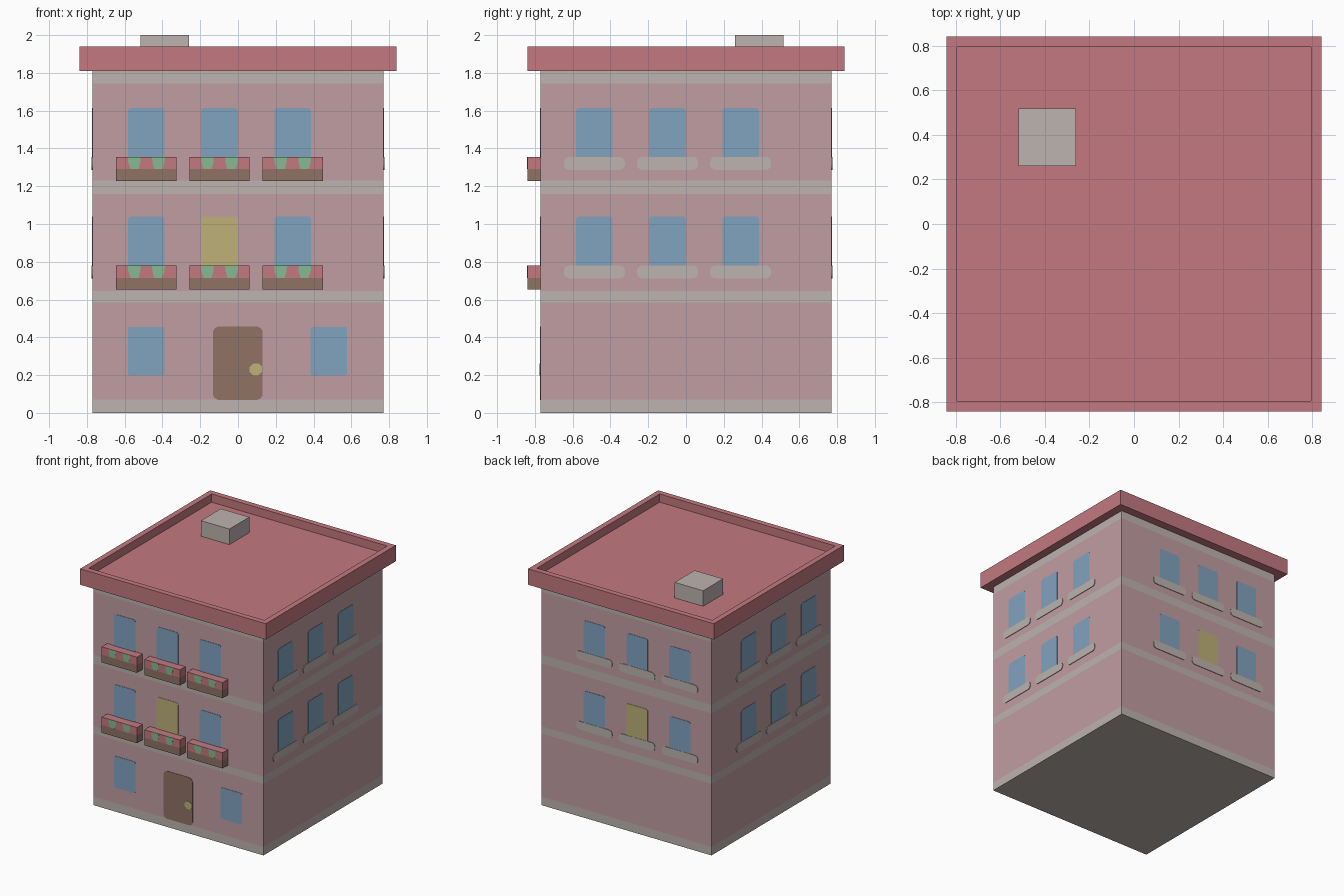
import bpy, bmesh, math
from mathutils import Vector

if "Cube" in bpy.data.objects:
    bpy.data.objects.remove(bpy.data.objects["Cube"])

HALF = 0.77       # half width of the walls
ROOF_Z = 1.81     # underside of the roof


def make_material(name, rgb):
    linear = [((c / 255 + 0.055) / 1.055) ** 2.4 for c in rgb] + [1.0]
    mat = bpy.data.materials.new(name)
    mat.use_nodes = True
    mat.diffuse_color = linear
    mat.node_tree.nodes["Principled BSDF"].inputs["Base Color"].default_value = linear
    return mat


WALL = make_material("pink wall", (193, 157, 162))
STONE = make_material("pale stone", (189, 179, 175))
RED = make_material("roof red", (194, 121, 128))
BLUE = make_material("window blue", (129, 163, 191))
YELLOW = make_material("lit yellow", (189, 177, 120))
BROWN = make_material("door brown", (144, 114, 101))
GREEN = make_material("leaf green", (134, 186, 146))


def finish(name, bm, *mats):
    bmesh.ops.recalc_face_normals(bm, faces=bm.faces)
    mesh = bpy.data.meshes.new(name)
    bm.to_mesh(mesh)
    bm.free()
    for mat in mats:
        mesh.materials.append(mat)
    obj = bpy.data.objects.new(name, mesh)
    bpy.context.collection.objects.link(obj)
    return obj


def box(low, high):
    bm = bmesh.new()
    bmesh.ops.create_cube(bm, size=1)
    low, high = Vector(low), Vector(high)
    for v in bm.verts:
        v.co = (low + high) / 2 + v.co * (high - low)
    return bm


def cut_at(bm, heights):
    for z in heights:
        bmesh.ops.bisect_plane(bm, geom=bm.verts[:] + bm.edges[:] + bm.faces[:],
                               plane_co=(0, 0, z), plane_no=(0, 0, 1))


def rounded(u0, u1, z0, z1, r, steps=4):
    """Outline of a rectangle with rounded corners."""
    corners = [(u1 - r, z1 - r), (u0 + r, z1 - r), (u0 + r, z0 + r), (u1 - r, z0 + r)]
    points = []
    for i, (u, z) in enumerate(corners):
        for k in range(steps + 1):
            a = math.pi / 2 * (i + k / steps)
            points.append((u + r * math.cos(a), z + r * math.sin(a)))
    return points


def plate(name, side, outline, mat, out=HALF, lift=0.003):
    """Thin painted panel lying on one side of the building."""
    place = {
        "front": lambda u, z, d: (u, -d, z),
        "back": lambda u, z, d: (u, d, z),
        "right": lambda u, z, d: (d, u, z),
        "left": lambda u, z, d: (-d, u, z),
    }[side]
    bm = bmesh.new()
    rings = [[bm.verts.new(place(u, z, d)) for u, z in outline]
             for d in (out - 0.002, out + lift)]
    bm.faces.new(rings[0])
    bm.faces.new(rings[1])
    n = len(outline)
    for i in range(n):
        j = (i + 1) % n
        bm.faces.new((rings[0][i], rings[0][j], rings[1][j], rings[1][i]))
    return finish(name, bm, mat)


# Walls with stone bands
bands = [(-0.01, 0.07), (0.585, 0.645), (1.16, 1.23), (1.745, 1.82)]
walls = box((-HALF, -HALF, 0), (HALF, HALF, ROOF_Z))
cut_at(walls, [z for band in bands for z in band])
for f in walls.faces:
    z = f.calc_center_median().z
    f.material_index = int(any(a < z < b for a, b in bands))
finish("walls", walls, WALL, STONE)

# Flat roof with a raised rim
roof = box((-0.84, -0.84, ROOF_Z), (0.84, 0.84, 1.94))
top = max(roof.faces, key=lambda f: f.calc_center_median().z)
bmesh.ops.inset_region(roof, faces=[top], thickness=0.065)
well = bmesh.ops.extrude_face_region(roof, geom=[top])["geom"]
bmesh.ops.delete(roof, geom=[top], context="FACES_ONLY")
bmesh.ops.translate(roof, vec=(0, 0, -0.067),
                    verts=[g for g in well if isinstance(g, bmesh.types.BMVert)])
finish("roof", roof, RED)

# Chimney
finish("chimney", box((-0.517, 0.26, 1.86), (-0.26, 0.517, 2.0)), STONE)

# Upper floors: windows all round, sills on three sides, flower boxes in front
columns = (-0.485, -0.098, 0.289)
for floor, base in (("middle", 0.78), ("top", 1.355)):
    for side in ("front", "back", "left", "right"):
        for i, u in enumerate(columns):
            lit = floor == "middle" and i == 1 and side in ("front", "back")
            tag = f"{side}_{floor}_{i + 1}"
            plate(f"window_{tag}", side,
                  rounded(u - 0.097, u + 0.097, base - 0.01, base + 0.26, 0.018),
                  YELLOW if lit else BLUE)
            if side != "front":
                plate(f"sill_{tag}", side,
                      rounded(u - 0.162, u + 0.162, base - 0.068, base, 0.028),
                      STONE, lift=0.005)
                continue
            planter = box((u - 0.16, -0.84, base - 0.128), (u + 0.16, -HALF, base))
            cut_at(planter, [base - 0.065])
            for f in planter.faces:
                f.material_index = int(f.calc_center_median().z > base - 0.065)
            finish(f"flower_box_{tag}", planter, BROWN, RED)
            for s in (-1, 1):
                leaf = [(u + s * 0.03, base), (u + s * 0.098, base),
                        (u + s * 0.096, base - 0.03), (u + s * 0.083, base - 0.065),
                        (u + s * 0.042, base - 0.065), (u + s * 0.032, base - 0.03)]
                plate(f"leaves_{tag}_{'right' if s < 0 else 'left'}", "front",
                      leaf, GREEN, out=0.839, lift=0.002)

# Ground floor: two windows, the door and its knob
for name, u in (("right", -0.485), ("left", 0.48)):
    plate(f"ground_window_{name}", "front",
          rounded(u - 0.097, u + 0.097, 0.198, 0.455, 0.012), BLUE)
plate("door", "front", rounded(-0.133, 0.131, 0.068, 0.458, 0.035), BROWN)
plate("door_knob", "front", rounded(0.06, 0.128, 0.198, 0.262, 0.02, 1), YELLOW, lift=0.006)
